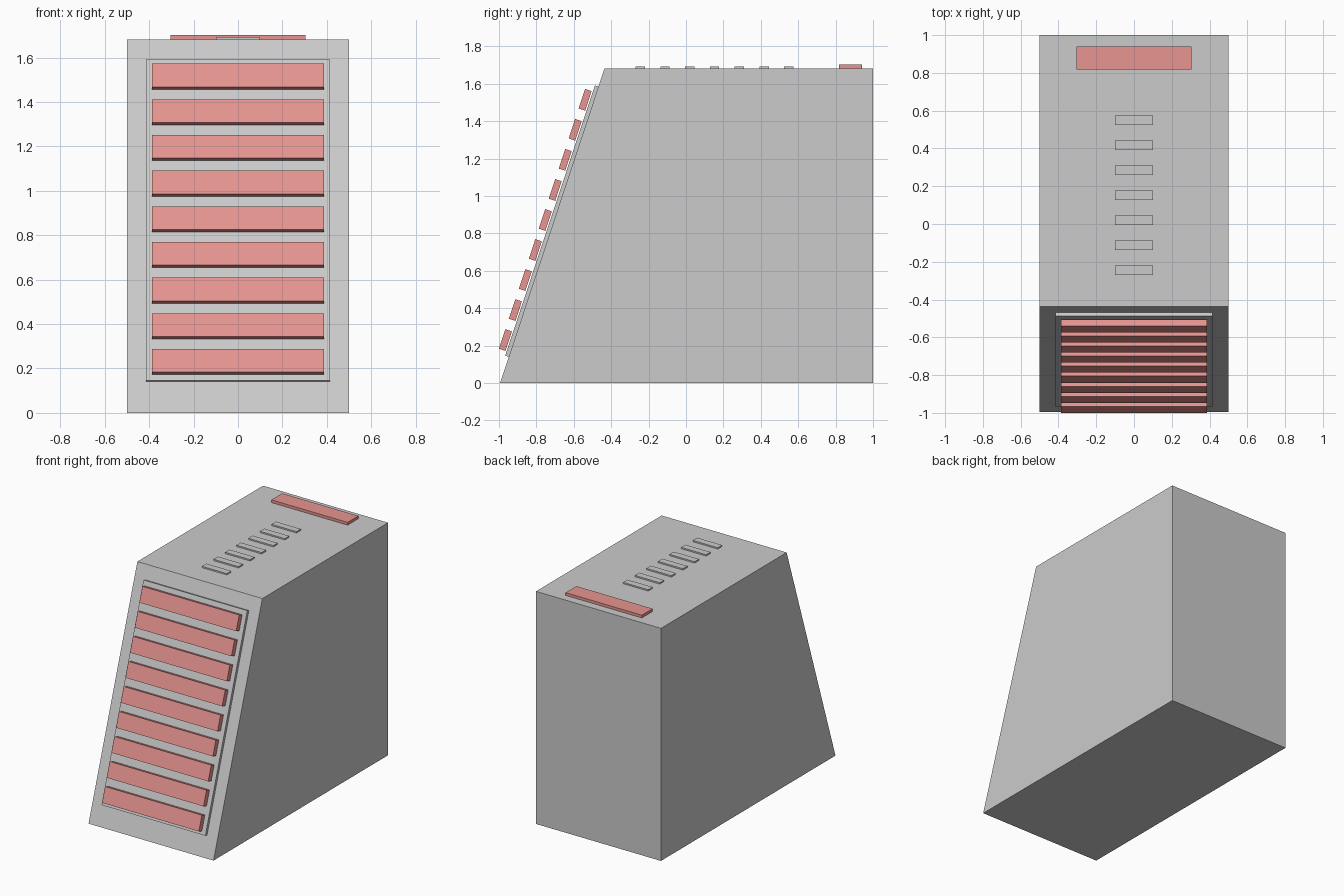
import bpy
import bmesh
import math
from mathutils import Matrix, Vector

if "Cube" in bpy.data.objects:
    bpy.data.objects.remove(bpy.data.objects["Cube"])

HALF_W, HEIGHT = 0.5, 1.682
FOOT = Vector((0, -0.994, 0))        # lower front edge of the body
BROW = Vector((0, -0.436, HEIGHT))   # upper front edge of the body
UP = (BROW - FOOT).normalized()      # direction up the sloping front
OUT = Vector((0, -UP.z, UP.y))       # direction out of the sloping front

red = bpy.data.materials.new("red")
red.diffuse_color = (0.8, 0.3, 0.28, 1)
red.use_nodes = True
red.node_tree.nodes["Principled BSDF"].inputs["Base Color"].default_value = red.diffuse_color


def add_object(name, bm, material=None):
    bmesh.ops.recalc_face_normals(bm, faces=bm.faces)
    mesh = bpy.data.meshes.new(name)
    bm.to_mesh(mesh)
    bm.free()
    if material:
        mesh.materials.append(material)
    obj = bpy.data.objects.new(name, mesh)
    bpy.context.collection.objects.link(obj)
    return obj


def prism(name, half_width, profile, material=None):
    """Extrude a side-view outline across x, centred on x = 0."""
    bm = bmesh.new()
    face = bm.faces.new([bm.verts.new((-half_width, p[0], p[1])) for p in profile])
    result = bmesh.ops.extrude_face_region(bm, geom=[face])
    verts = [v for v in result["geom"] if isinstance(v, bmesh.types.BMVert)]
    bmesh.ops.translate(bm, verts=verts, vec=(2 * half_width, 0, 0))
    return add_object(name, bm, material)


def front_plate(name, half_width, s0, s1, o0, o1, material=None):
    """Plate lying along the sloping front: s runs up it, o runs out of it."""
    pts = [FOOT + UP * s + OUT * o for s, o in ((s0, o0), (s1, o0), (s1, o1), (s0, o1))]
    return prism(name, half_width, [(p.y, p.z) for p in pts], material)


def top_plate(name, half_width, y0, y1, thick, material=None):
    z0, z1 = HEIGHT, HEIGHT + thick
    return prism(name, half_width, [(y0, z0), (y1, z0), (y1, z1), (y0, z1)], material)


# Wedge-fronted body
prism("body", HALF_W, [(FOOT.y, 0), (1, 0), (1, HEIGHT), (BROW.y, HEIGHT)])

# Backing panel and its nine slats
front_plate("front_panel", 0.415, 0.148, 1.67, 0, 0.02)
for i in range(9):
    s = 0.172 + i * 0.1692
    front_plate(f"front_slat_{i + 1}", 0.387, s, s + 0.11, 0.027, 0.0637, red)

# Row of vents and the red strip on top
for i in range(7):
    y = -0.245 + i * 0.1325
    top_plate(f"top_vent_{i + 1}", 0.1, y - 0.025, y + 0.025, 0.01)
top_plate("top_strip", 0.305, 0.817, 0.94, 0.02, red)
